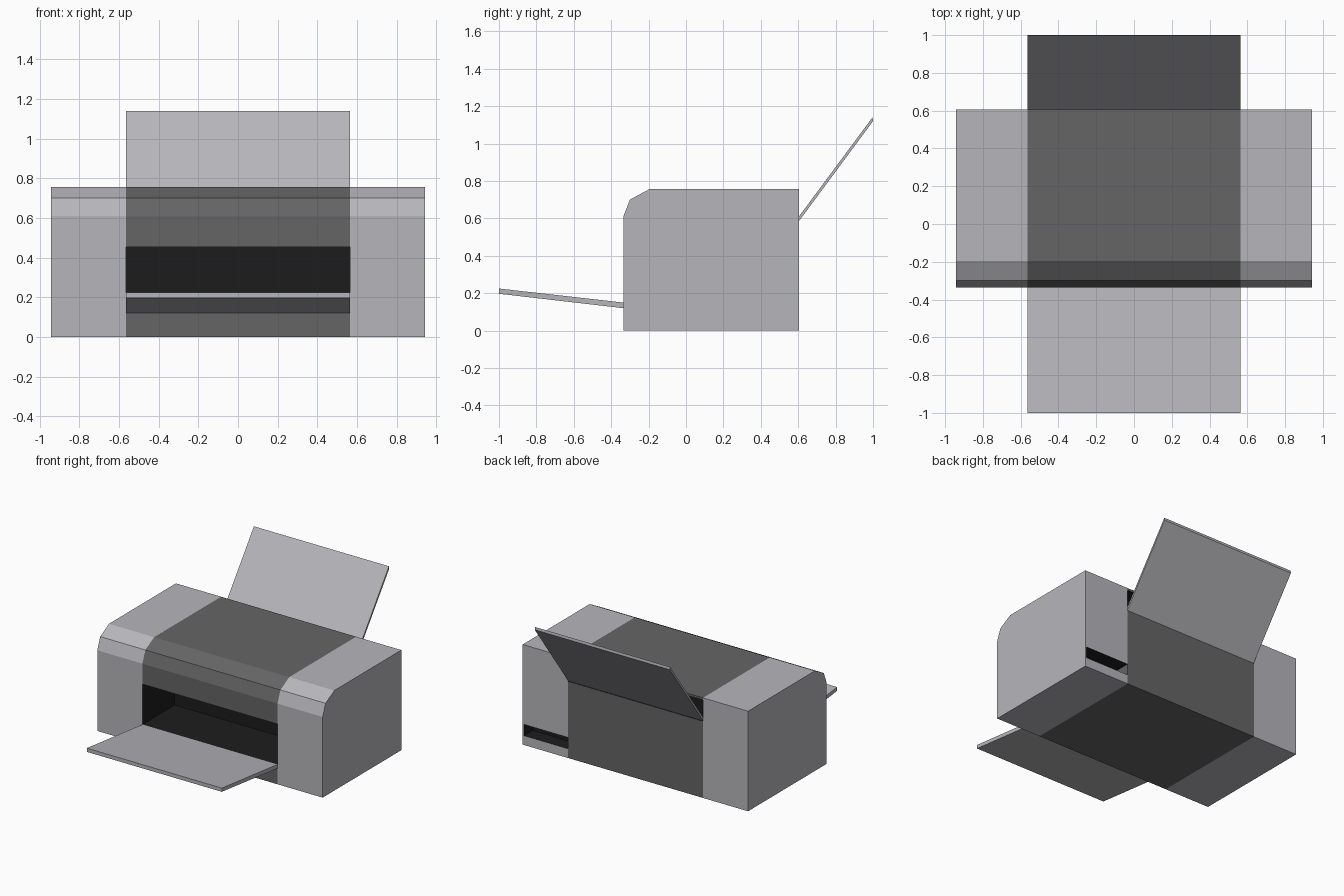
import bpy, bmesh

if "Cube" in bpy.data.objects:
    bpy.data.objects.remove(bpy.data.objects["Cube"])


def material(name, value, tint=0.0):
    m = bpy.data.materials.new(name)
    m.diffuse_color = (value, value, value + tint, 1)
    m.use_nodes = True
    m.node_tree.nodes["Principled BSDF"].inputs["Base Color"].default_value = m.diffuse_color
    return m


LIGHT = material("light_plastic", 0.47, 0.03)
DARK = material("dark_plastic", 0.13)
BLACK = material("black_inside", 0.012)


def extrude_profile(name, profile, x0, x1, mat, black_if=None):
    """Extrude a (y, z) outline from x0 to x1; black_if picks inside faces."""
    bm = bmesh.new()
    face = bm.faces.new([bm.verts.new((x0, y, z)) for y, z in profile])
    out = bmesh.ops.extrude_face_region(bm, geom=[face])
    verts = [g for g in out["geom"] if isinstance(g, bmesh.types.BMVert)]
    bmesh.ops.translate(bm, verts=verts, vec=(x1 - x0, 0, 0))
    bmesh.ops.recalc_face_normals(bm, faces=bm.faces)
    for f in bm.faces:
        if black_if and black_if(f.calc_center_median()):
            f.material_index = 1
    mesh = bpy.data.meshes.new(name)
    bm.to_mesh(mesh)
    bm.free()
    mesh.materials.append(mat)
    mesh.materials.append(BLACK)
    obj = bpy.data.objects.new(name, mesh)
    bpy.context.collection.objects.link(obj)
    return obj


W, IN = 0.943, 0.565            # outer and inner half widths
FRONT, BACK, TOP = -0.335, 0.605, 0.757
chamfer = [(-0.195, TOP), (-0.30, 0.70), (FRONT, 0.61)]

# side housings, black where they face the centre
body = [(FRONT, 0), (BACK, 0), (BACK, TOP)] + chamfer
sides = {}
for label, s in (("left", -1), ("right", 1)):
    sides[label] = extrude_profile(label + "_housing", body, s * IN, s * W, LIGHT,
                                   lambda c: abs(c.x) < IN + 0.01)

# power socket recess in the back of the right housing
socket = extrude_profile("socket_cutter",
                         [(0.50, 0.07), (0.7, 0.07), (0.7, 0.155), (0.50, 0.155)],
                         0.5, W - 0.01, LIGHT, lambda c: True)
socket.hide_render = True
socket.hide_viewport = True
cut = sides["right"].modifiers.new("socket", 'BOOLEAN')
cut.operation = 'DIFFERENCE'
cut.object = socket

# centre housing with paper exit at the front and paper feed at the back
centre = ([(FRONT, 0), (BACK, 0), (BACK, 0.58), (0.50, 0.58), (0.50, 0.74), (BACK, 0.74),
           (BACK, TOP)] + chamfer +
          [(FRONT, 0.455), (0.05, 0.455), (0.05, 0.15), (FRONT, 0.15)])


def is_inside(c):
    in_exit = FRONT + 0.01 < c.y < 0.06 and 0.14 < c.z < 0.46
    in_feed = 0.49 < c.y < BACK - 0.01 and 0.57 < c.z < 0.75
    return abs(c.x) < 0.01 and (in_exit or in_feed)


extrude_profile("centre_housing", centre, -IN, IN, DARK, is_inside)

# output tray and rear paper support
extrude_profile("output_tray",
                [(FRONT, 0.12), (FRONT, 0.15), (-1, 0.225), (-1, 0.197)], -IN, IN, LIGHT)
extrude_profile("paper_support",
                [(0.6, 0.58), (0.6, 0.605), (0.997, 1.14), (1.0, 1.12)], -IN, IN, LIGHT)
